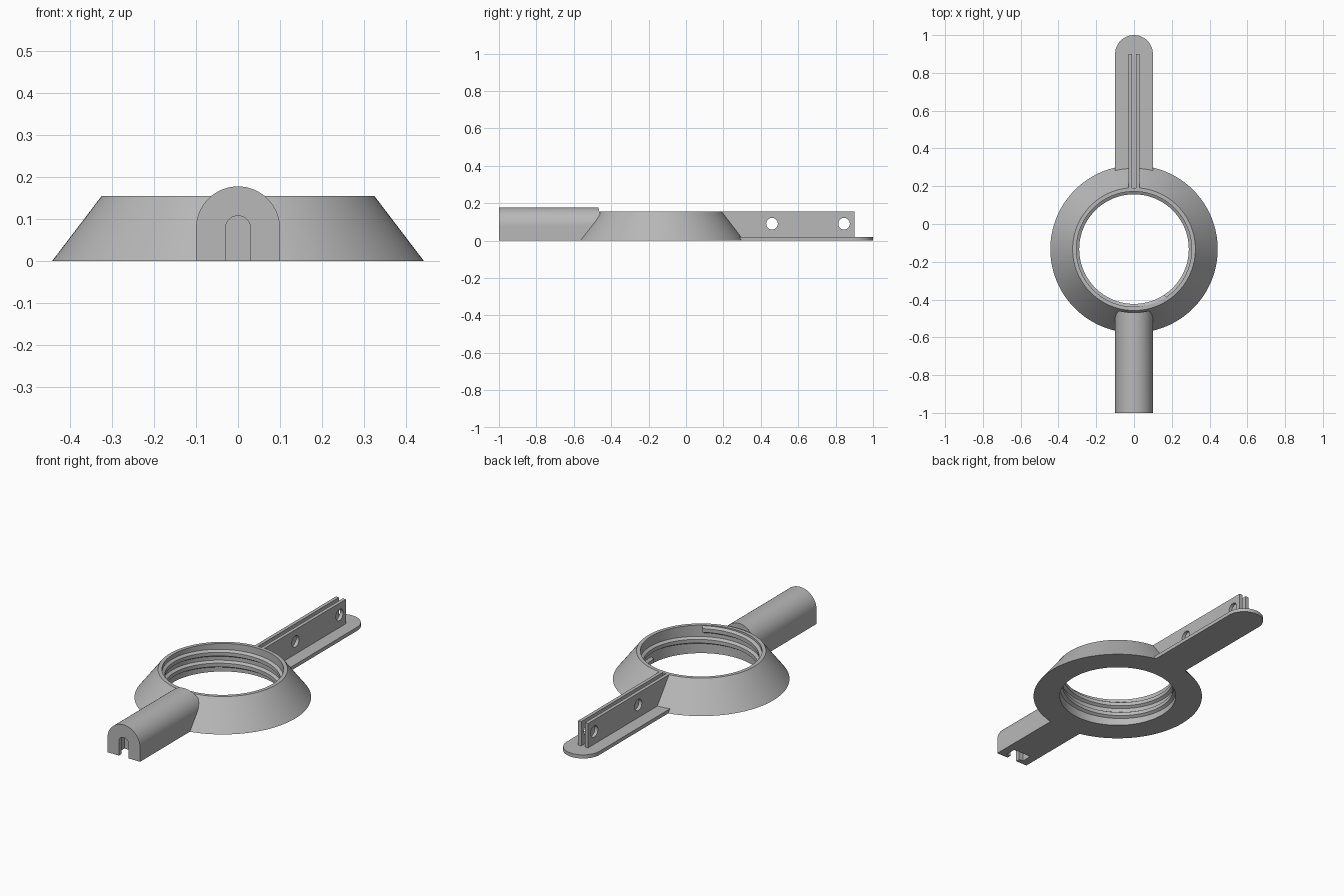
import bpy, bmesh, math

cube = bpy.data.objects.get("Cube")
if cube:
    bpy.data.objects.remove(cube, do_unlink=True)

GREY = (0.48, 0.48, 0.48, 1)
mat = bpy.data.materials.new("plain grey")
mat.use_nodes = True
mat.diffuse_color = GREY
mat.node_tree.nodes["Principled BSDF"].inputs["Base Color"].default_value = GREY

RING_Y = -0.133
TOP = 0.155
BORE = 0.305


def finish(name, bm):
    bmesh.ops.recalc_face_normals(bm, faces=bm.faces)
    mesh = bpy.data.meshes.new(name)
    bm.to_mesh(mesh)
    bm.free()
    ob = bpy.data.objects.new(name, mesh)
    bpy.context.collection.objects.link(ob)
    mesh.materials.append(mat)
    return ob


def prism(name, outline, axis, start, end):
    """Extrude a 2D outline along an axis: x (y,z), y (x,z) or z (x,y)."""
    place = {"x": lambda a, b, t: (t, a, b),
             "y": lambda a, b, t: (a, t, b),
             "z": lambda a, b, t: (a, b, t)}[axis]
    bm = bmesh.new()
    lo = [bm.verts.new(place(a, b, start)) for a, b in outline]
    hi = [bm.verts.new(place(a, b, end)) for a, b in outline]
    bm.faces.new(lo)
    bm.faces.new(hi)
    n = len(outline)
    for i in range(n):
        j = (i + 1) % n
        bm.faces.new((lo[i], lo[j], hi[j], hi[i]))
    return finish(name, bm)


def arc(cx, cy, r, a0, a1, n):
    return [(cx + r * math.cos(a0 + (a1 - a0) * i / n),
             cy + r * math.sin(a0 + (a1 - a0) * i / n)) for i in range(n + 1)]


def circle(cx, cy, r, n):
    return arc(cx, cy, r, 0, 2 * math.pi, n)[:-1]


def arch(half, base, spring):
    """Straight legs with a round top."""
    return [(-half, base), (half, base)] + arc(0, spring, half, 0, math.pi, 32)


def rect(a0, b0, a1, b1):
    return [(a0, b0), (a1, b0), (a1, b1), (a0, b1)]


def cut(ob, *cutters):
    for c in cutters:
        mod = ob.modifiers.new("cut", "BOOLEAN")
        mod.operation = "DIFFERENCE"
        mod.solver = "EXACT"
        mod.object = c
    bpy.context.view_layer.update()
    result = bpy.data.meshes.new_from_object(
        ob.evaluated_get(bpy.context.evaluated_depsgraph_get()))
    ob.modifiers.clear()
    ob.data = result
    for c in cutters:
        bpy.data.objects.remove(c, do_unlink=True)


def sweep(name, sections, closed):
    """Skin a row of equal closed cross-sections."""
    bm = bmesh.new()
    rows = [[bm.verts.new(p) for p in s] for s in sections]
    n, k = len(rows), len(rows[0])
    for i in range(n if closed else n - 1):
        a, b = rows[i], rows[(i + 1) % n]
        for j in range(k):
            m = (j + 1) % k
            bm.faces.new((a[j], a[m], b[m], b[j]))
    if not closed:
        bm.faces.new(rows[0])
        bm.faces.new(rows[-1])
    return finish(name, bm)


def around(angle, profile, lift=0):
    return [(r * math.cos(angle), RING_Y + r * math.sin(angle), z + lift)
            for r, z in profile]


# Conical ring
STEPS = 128
ring_profile = [(BORE, 0), (0.443, 0), (0.325, TOP), (BORE, TOP)]
ring = sweep("conical_ring",
             [around(2 * math.pi * i / STEPS, ring_profile) for i in range(STEPS)], True)
cut(ring, prism("gap_cutter", rect(-0.011, 0.19, 0.011, 0.5), "z", 0.02, 0.3))

# Internal screw thread
PITCH, TURNS = 0.06, 1.85
ridge = [(BORE + 0.004, -0.022), (0.29, -0.01), (0.29, 0.01), (BORE + 0.004, 0.022)]
count = int(STEPS * TURNS)
sweep("screw_thread",
      [around(2 * math.pi * i / STEPS, ridge, 0.022 + PITCH * i / STEPS)
       for i in range(count + 1)], False)

# Front handle with keyhole slot and wider pocket behind it
handle = prism("front_handle", arch(0.1, 0, 0.078), "y", -1, -0.4)
cut(handle,
    prism("ring_cutter", circle(0, RING_Y, 0.336, STEPS), "z", -0.1, 0.4),
    prism("slot_cutter", arch(0.03, -0.1, 0.078), "y", -1.1, -0.95),
    prism("pocket_cutter", arch(0.055, -0.1, 0.078), "y", -0.975, -0.915))

# Rear base plate with rounded end
plate = prism("rear_plate",
              [(-0.1, 0.25), (0.1, 0.25)] + arc(0, 0.9, 0.1, 0, math.pi, 32),
              "z", 0, 0.02)

# Pair of upright clamp plates with bolt holes
for side, name in ((1, "left_clamp_plate"), (-1, "right_clamp_plate")):
    clamp = prism(name, rect(0.19, 0.01, 0.9, TOP), "x", side * 0.011, side * 0.03)
    cut(clamp, *[prism("bolt_cutter", circle(y, 0.09, 0.031, 32), "x", -0.2, 0.2)
                 for y in (0.46, 0.845)])

# Smooth curved surfaces, keep crisp edges
bpy.ops.object.select_all(action="DESELECT")
for ob in bpy.context.collection.objects:
    if ob.type == "MESH":
        ob.select_set(True)
        bpy.context.view_layer.objects.active = ob
bpy.ops.object.shade_smooth_by_angle(angle=math.radians(25))
